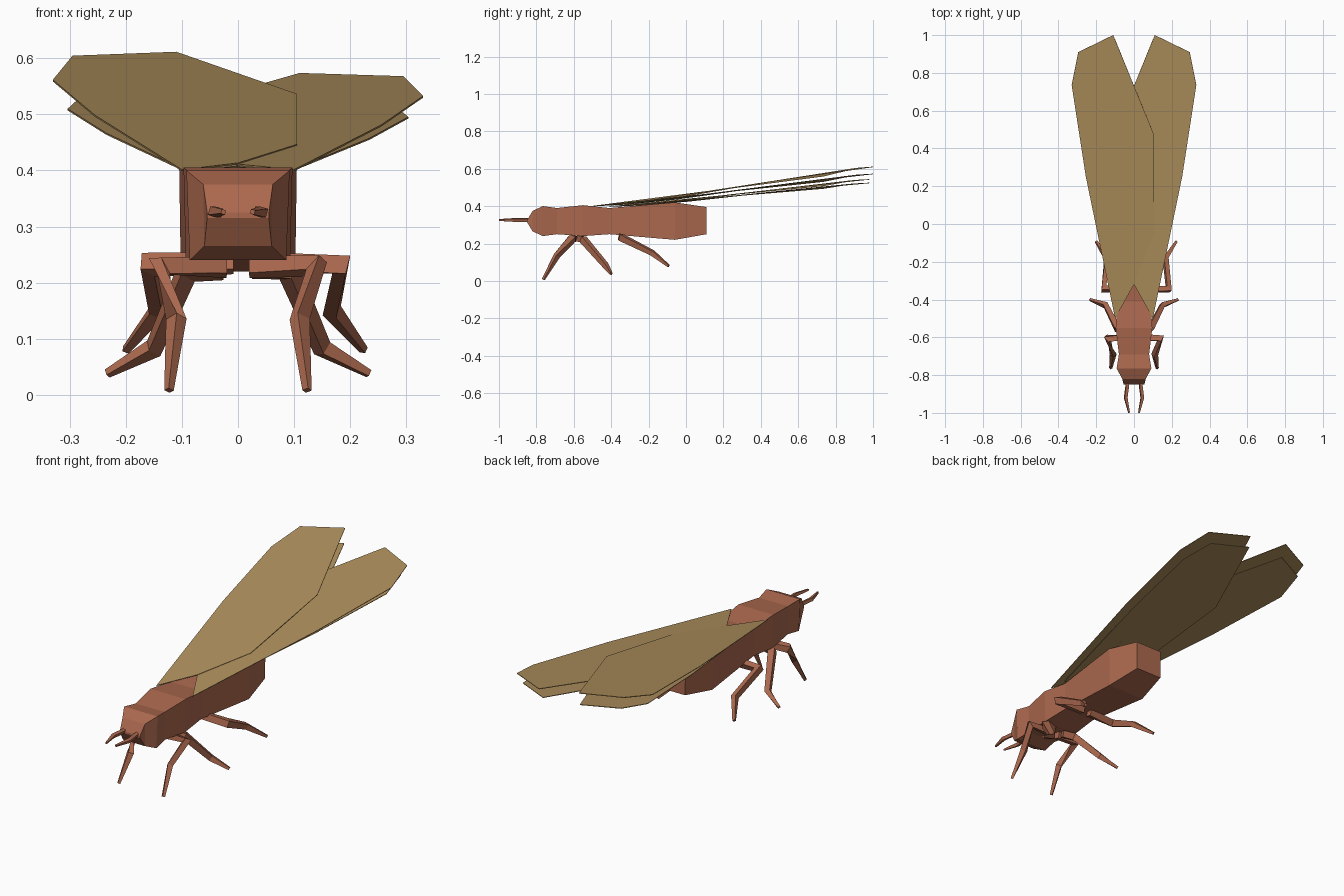
import bpy
import bmesh
from mathutils import Vector

cube = bpy.data.objects.get("Cube")
if cube:
    bpy.data.objects.remove(cube, do_unlink=True)


def material(name, rgb):
    mat = bpy.data.materials.new(name)
    mat.use_nodes = True
    color = (*rgb, 1)
    mat.diffuse_color = color
    bsdf = next(n for n in mat.node_tree.nodes if n.type == 'BSDF_PRINCIPLED')
    bsdf.inputs["Base Color"].default_value = color
    return mat


SHELL = material("reddish brown shell", (0.41, 0.14, 0.077))
WING = material("tan wing", (0.43, 0.28, 0.11))


def finish(bm, name, mat):
    bmesh.ops.recalc_face_normals(bm, faces=bm.faces)
    mesh = bpy.data.meshes.new(name)
    bm.to_mesh(mesh)
    bm.free()
    mesh.materials.append(mat)
    obj = bpy.data.objects.new(name, mesh)
    bpy.context.collection.objects.link(obj)
    return obj


def loft(name, rings, mat):
    """Skin a row of four-cornered rings and cap both ends."""
    bm = bmesh.new()
    loops = [[bm.verts.new(p) for p in ring] for ring in rings]
    for a, b in zip(loops, loops[1:]):
        for i in range(4):
            j = (i + 1) % 4
            bm.faces.new((a[i], a[j], b[j], b[i]))
    bm.faces.new(loops[0])
    bm.faces.new(loops[-1])
    return finish(bm, name, mat)


def limb(name, path, radii):
    """Tapered square rod along a bent path."""
    pts = [Vector(p) for p in path]
    rings = []
    for i, (p, r) in enumerate(zip(pts, radii)):
        steps = [(b - a).normalized() for a, b in zip(pts, pts[1:])]
        near = steps[max(i - 1, 0):i + 1]
        tangent = sum(near, Vector()).normalized()
        side = tangent.cross(Vector((0.3, 0.3, 1))).normalized() * r
        up = side.cross(tangent)
        rings.append([p + side + up, p - side + up, p - side - up, p + side - up])
    loft(name, rings, SHELL)


def mirrored(path, side, shift=0):
    return [(x * side + shift, y, z) for x, y, z in path]


def body(name, sections):
    """Sections give y, bottom, top, half width at bottom and at top."""
    loft(name, [[(-wb, y, b), (wb, y, b), (wt, y, t), (-wt, y, t)]
                for y, b, t, wb, wt in sections], SHELL)


# Head, thorax and abdomen
body("head", [
    (-0.85, 0.315, 0.325, 0.055, 0.055),
    (-0.82, 0.265, 0.375, 0.06, 0.062),
    (-0.765, 0.24, 0.40, 0.086, 0.092),
    (-0.69, 0.25, 0.39, 0.078, 0.08)])
body("thorax", [
    (-0.69, 0.25, 0.39, 0.078, 0.08),
    (-0.55, 0.24, 0.405, 0.093, 0.097),
    (-0.41, 0.25, 0.39, 0.085, 0.088)])
body("abdomen", [
    (-0.41, 0.25, 0.39, 0.085, 0.088),
    (-0.06, 0.22, 0.42, 0.102, 0.105),
    (0.11, 0.25, 0.395, 0.072, 0.074)])

# Legs and antennae, as paths for the +x side
LEGS = {
    "front_leg": [(0.02, -0.6, 0.228), (0.14, -0.605, 0.23),
                  (0.11, -0.69, 0.135), (0.123, -0.763, 0.008)],
    "middle_leg": [(0.03, -0.57, 0.225), (0.09, -0.55, 0.222),
                   (0.15, -0.43, 0.083), (0.233, -0.4, 0.038)],
    "hind_leg": [(0.02, -0.345, 0.235), (0.172, -0.345, 0.232),
                 (0.155, -0.18, 0.15), (0.212, -0.093, 0.08)],
}
FEELER = [(0.036, -0.82, 0.326), (0.036, -0.86, 0.326),
          (0.044, -0.92, 0.326), (0.026, -1.0, 0.326)]
for label, side in (("left", 1), ("right", -1)):
    for part, path in LEGS.items():
        shift = 0.012 if part == "hind_leg" else 0
        limb(f"{label}_{part}", mirrored(path, side, shift),
             (0.016, 0.017, 0.013, 0.006))
    limb(f"{label}_antenna", mirrored(FEELER, side),
         (0.008, 0.008, 0.008, 0.004))

# Wings: one outline, mirrored and pressed flatter for each lower layer
OUTLINE = [(-0.1, -0.5, 0.4), (-0.255, 0.25, 0.497), (-0.33, 0.735, 0.56),
           (-0.295, 0.91, 0.603), (-0.11, 1.0, 0.61), (0.105, 0.475, 0.535),
           (0.105, -0.05, 0.445), (0.0, -0.32, 0.412)]


def wing(name, side, lift, hind):
    bm = bmesh.new()
    verts = []
    for x, y, z in OUTLINE:
        z = 0.4 + (z - 0.4) * lift
        if hind:
            x, y, z = x * 0.92, -0.41 + (y + 0.5) * 0.927, z - 0.002
        verts.append(bm.verts.new((x * side, y, z)))
    bm.faces.new(verts)
    obj = finish(bm, name, WING)
    thick = obj.modifiers.new("thickness", 'SOLIDIFY')
    thick.thickness = 0.003
    thick.offset = 0


wing("right_front_wing", 1, 1.0, False)
wing("left_front_wing", -1, 0.82, False)
wing("right_hind_wing", 1, 0.69, True)
wing("left_hind_wing", -1, 0.6, True)
